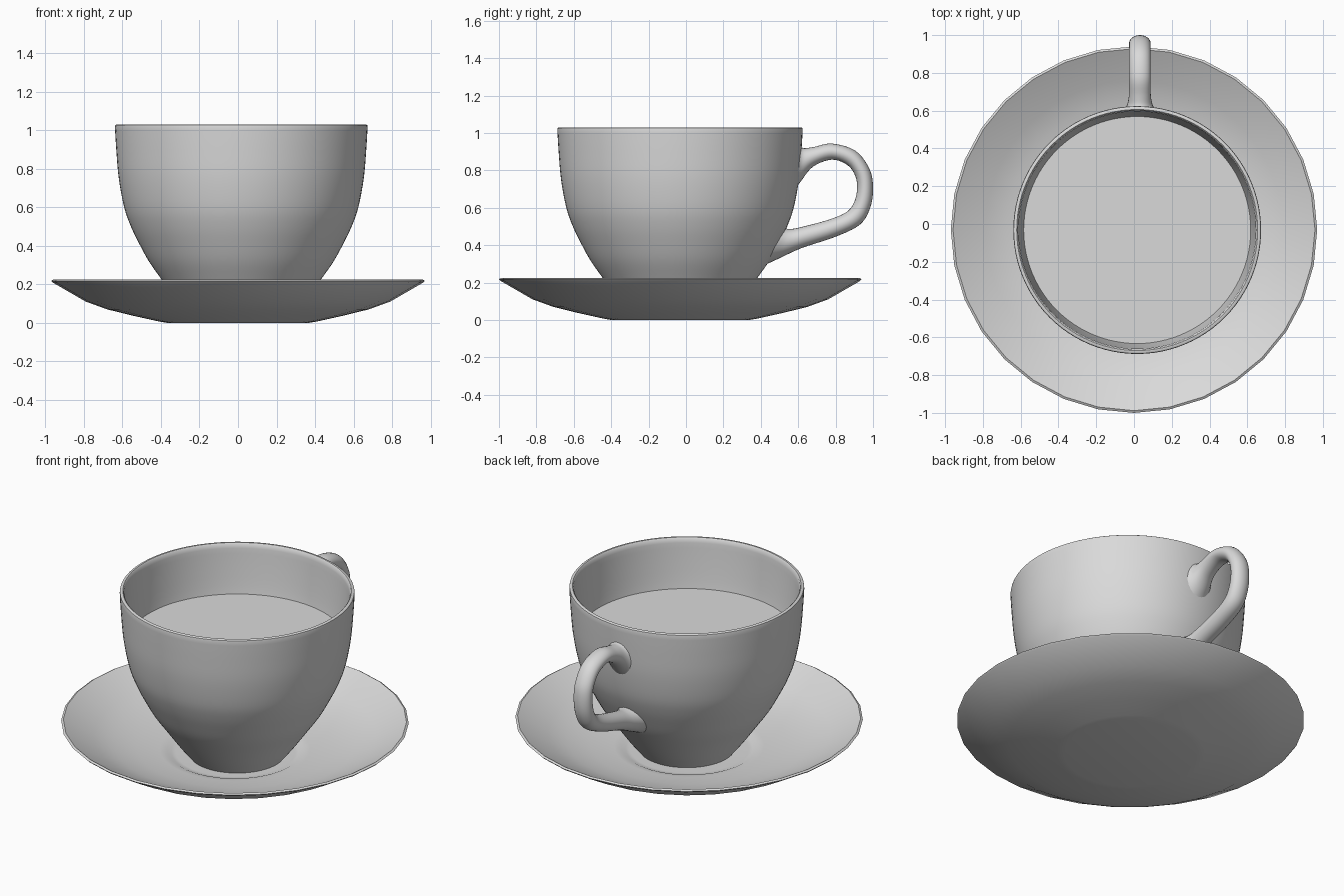
import bpy, bmesh, math
from mathutils import Vector

if "Cube" in bpy.data.objects:
    bpy.data.objects.remove(bpy.data.objects["Cube"])

mat = bpy.data.materials.new("plain_ceramic_grey")
mat.diffuse_color = (0.7, 0.7, 0.7, 1)
mat.use_nodes = True
mat.node_tree.nodes["Principled BSDF"].inputs["Base Color"].default_value = mat.diffuse_color


def smooth_path(pts, steps):
    """Catmull-Rom interpolation through tuples of any length."""
    out, n = [], len(pts)
    for i in range(n - 1):
        quad = [Vector(pts[max(0, min(n - 1, i + k))]) for k in (-1, 0, 1, 2)]
        a, b, c, d = quad
        for s in range(steps):
            t = s / steps
            out.append(0.5 * (2 * b + (c - a) * t + (2 * a - 5 * b + 4 * c - d) * t * t
                              + (3 * b - a - 3 * c + d) * t ** 3))
    out.append(Vector(pts[-1]))
    return out


def finish(name, bm, angle=40):
    bmesh.ops.recalc_face_normals(bm, faces=bm.faces)
    me = bpy.data.meshes.new(name)
    bm.to_mesh(me)
    bm.free()
    me.materials.append(mat)
    ob = bpy.data.objects.new(name, me)
    bpy.context.collection.objects.link(ob)
    bpy.ops.object.select_all(action='DESELECT')
    ob.select_set(True)
    bpy.context.view_layer.objects.active = ob
    bpy.ops.object.shade_smooth_by_angle(angle=math.radians(angle))
    return ob


def bridge(bm, rings):
    """Skin consecutive rings and cap both ends."""
    for r0, r1 in zip(rings, rings[1:]):
        n = len(r0)
        for i in range(n):
            j = (i + 1) % n
            bm.faces.new((r0[i], r0[j], r1[j], r1[i]))
    bm.faces.new(rings[0])
    bm.faces.new(rings[-1])


def lathe(name, profile, sides, cx, cy):
    bm = bmesh.new()
    rings = []
    for r, z in profile:
        rings.append([bm.verts.new((cx + r * math.cos(2 * math.pi * i / sides),
                                    cy + r * math.sin(2 * math.pi * i / sides), z))
                      for i in range(sides)])
    bridge(bm, rings)
    return finish(name, bm)


# saucer: shallow dish with a recessed well
lathe("saucer", [(0.37, 0), (0.415, 0.008), (0.55, 0.038), (0.68, 0.07), (0.79, 0.11),
                 (0.96, 0.208), (0.97, 0.218), (0.958, 0.225), (0.79, 0.135), (0.68, 0.095),
                 (0.55, 0.066), (0.42, 0.05), (0.38, 0.046), (0.355, 0.034), (0.33, 0.032)],
      32, 0, -0.03)

# cup: rounded bowl with a thin wall
outer = smooth_path([(0.27, 0.033), (0.30, 0.07), (0.34, 0.122), (0.41, 0.22), (0.477, 0.315),
                     (0.527, 0.405), (0.573, 0.50), (0.608, 0.60), (0.636, 0.75),
                     (0.649, 0.90), (0.656, 1.015)], 4)
rim = [Vector(p) for p in ((0.654, 1.026), (0.648, 1.03), (0.638, 1.03), (0.632, 1.024))]
inner = smooth_path([(0.628, 1.0), (0.618, 0.88), (0.601, 0.73), (0.573, 0.60), (0.538, 0.50),
                     (0.49, 0.405), (0.44, 0.315), (0.37, 0.22), (0.29, 0.12), (0.2, 0.08)], 3)
lathe("cup", outer + rim + inner, 96, 0.017, -0.032)

# drink surface
bm = bmesh.new()
bmesh.ops.create_circle(bm, cap_ends=True, segments=96, radius=0.603)
bmesh.ops.translate(bm, verts=bm.verts, vec=(0.017, -0.032, 0.73))
for f in bm.faces:
    if f.normal.z < 0:
        f.normal_flip()
me = bpy.data.meshes.new("drink_surface")
bm.to_mesh(me)
bm.free()
me.materials.append(mat)
bpy.context.collection.objects.link(bpy.data.objects.new("drink_surface", me))

# handle: sections given as outer y,z / inner y,z / half width, flared at the wall
sections = [(0.595, 0.945, 0.585, 0.70, 0.10), (0.625, 0.92, 0.617, 0.745, 0.072),
            (0.68, 0.924, 0.68, 0.82, 0.058), (0.78, 0.943, 0.78, 0.857, 0.057),
            (0.905, 0.905, 0.863, 0.828, 0.057), (0.98, 0.81, 0.905, 0.77, 0.057),
            (1.0, 0.71, 0.915, 0.70, 0.057), (0.985, 0.60, 0.897, 0.625, 0.057),
            (0.93, 0.51, 0.855, 0.575, 0.057), (0.80, 0.445, 0.76, 0.535, 0.057),
            (0.62, 0.385, 0.61, 0.495, 0.06), (0.50, 0.33, 0.56, 0.487, 0.075),
            (0.42, 0.293, 0.52, 0.49, 0.10)]
bm = bmesh.new()
rings = []
for oy, oz, iy, iz, w in smooth_path(sections, 5):
    ring = []
    for i in range(24):
        a = 2 * math.pi * i / 24
        k = math.cos(a) / 2
        ring.append(bm.verts.new((0.031 + w * math.sin(a), (oy + iy) / 2 + (oy - iy) * k,
                                  (oz + iz) / 2 + (oz - iz) * k)))
    rings.append(ring)
bridge(bm, rings)
finish("handle", bm, 60)
